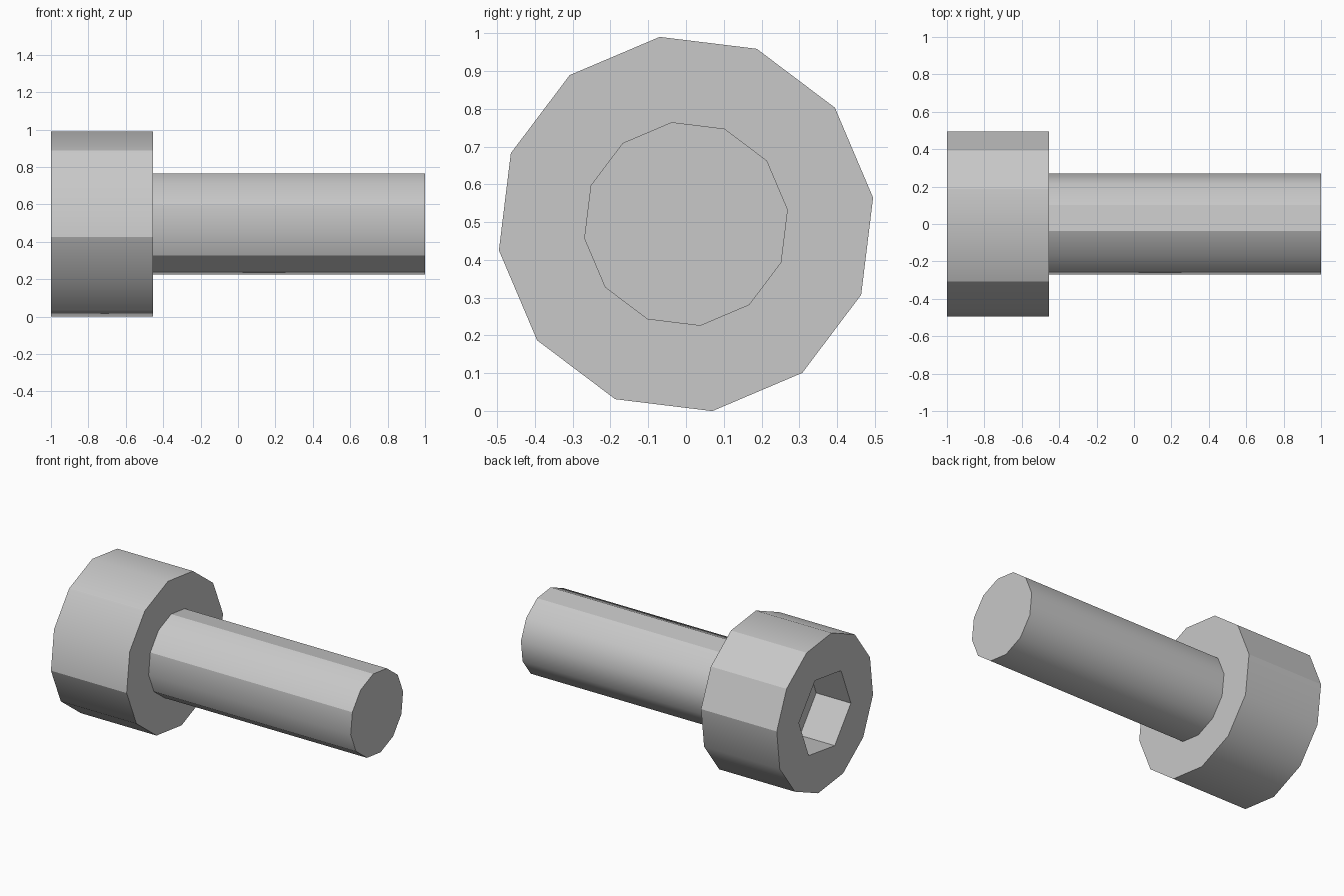
import bpy
import bmesh
from math import cos, sin, radians

cube = bpy.data.objects.get("Cube")
if cube:
    bpy.data.objects.remove(cube, do_unlink=True)

SIDES = 12
TURN = radians(8)
STEP = radians(360 / SIDES)
CENTRE_Z = 0.495

# Plain steel grey
steel = bpy.data.materials.new("steel_grey")
steel.use_nodes = True
colour = (0.58, 0.58, 0.58, 1)
steel.diffuse_color = colour
steel.node_tree.nodes["Principled BSDF"].inputs["Base Color"].default_value = colour


def ring(bm, x, radius, hexagon=False):
    """Ring of points around the long axis; a hexagon gets its edge midpoints too."""
    points = []
    for i in range(SIDES):
        r = radius * cos(STEP) if hexagon and i % 2 else radius
        a = TURN + i * STEP
        points.append(bm.verts.new((x, r * cos(a), CENTRE_Z + r * sin(a))))
    return points


def lathe(name, stations, crisp):
    """Join rings into a solid; crisp lists the corners kept hard along the side."""
    bm = bmesh.new()
    rings = [ring(bm, *s) for s in stations]
    for a, b in zip(rings, rings[1:]):
        for i in range(SIDES):
            j = (i + 1) % SIDES
            bm.faces.new((a[i], a[j], b[j], b[i]))
    bm.faces.new(rings[0])
    bm.faces.new(rings[-1])
    bmesh.ops.recalc_face_normals(bm, faces=bm.faces)
    # Soft side facets, hard rims and hard chosen corners
    for f in bm.faces:
        f.smooth = True
    for e in bm.edges:
        e.smooth = e.calc_face_angle(0) < radians(40)
    for i in crisp:
        for a, b in zip(rings, rings[1:]):
            bm.edges.get((a[i], b[i])).smooth = False
    mesh = bpy.data.meshes.new(name)
    bm.to_mesh(mesh)
    bm.free()
    mesh.materials.append(steel)
    obj = bpy.data.objects.new(name, mesh)
    bpy.context.collection.objects.link(obj)
    return obj


# Head with a hexagonal socket sunk into its outer end
lathe("bolt_head",
      [(-0.455, 0.5), (-1, 0.5), (-1, 0.27, True), (-0.75, 0.27, True)],
      crisp=(0, 1, 2, 4, 6, 8))

# Shank, seated slightly inside the head
lathe("bolt_shank", [(-0.47, 0.272), (1, 0.272)], crisp=(2, 3, 5, 7, 8))
